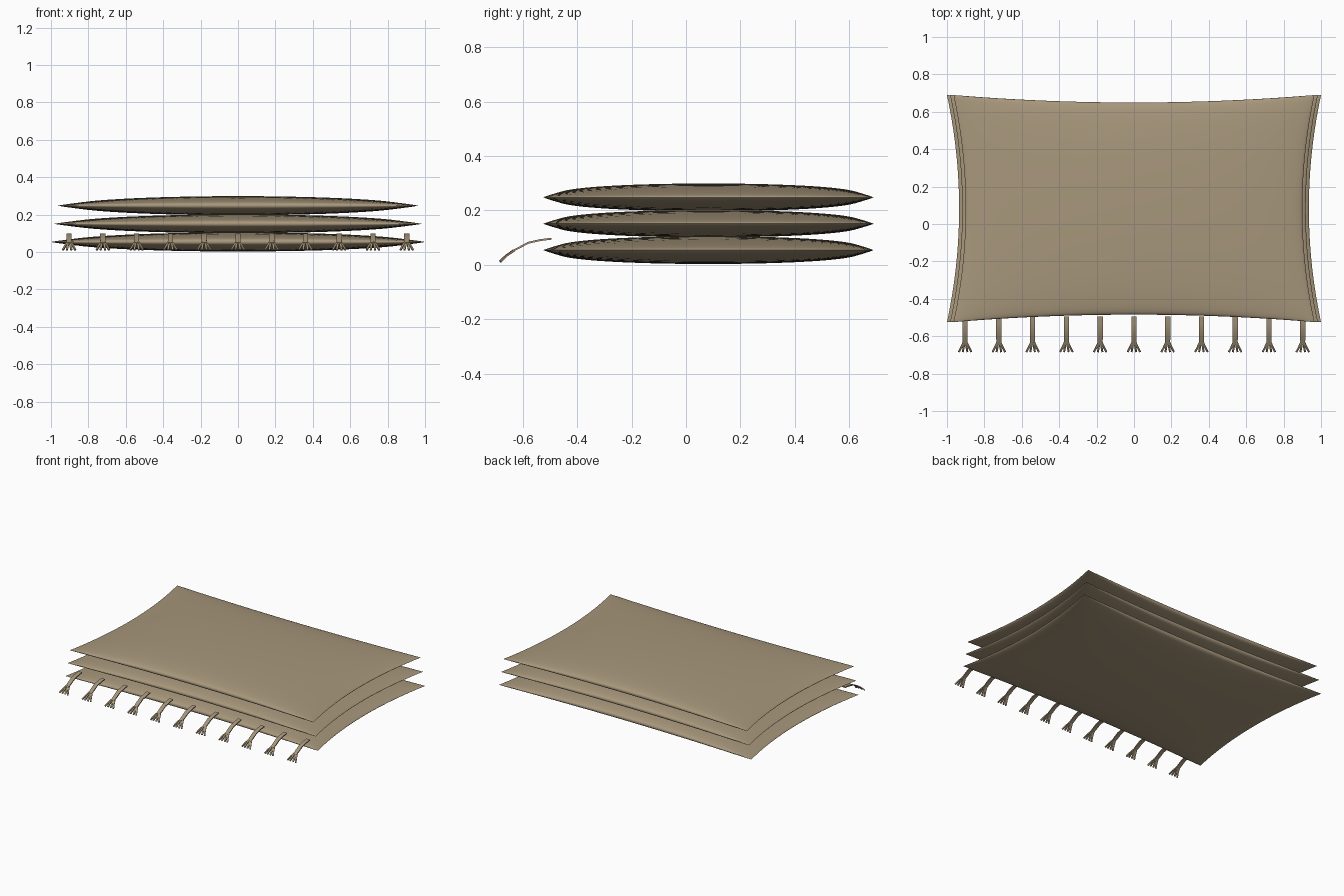
import bpy, bmesh, math
from mathutils import Vector

old = bpy.data.objects.get("Cube")
if old:
    bpy.data.objects.remove(old, do_unlink=True)

linen = bpy.data.materials.new("tan_linen")
linen.use_nodes = True
COLOUR = (0.39, 0.31, 0.2, 1)
linen.diffuse_color = COLOUR
bsdf = linen.node_tree.nodes["Principled BSDF"]
bsdf.inputs["Base Color"].default_value = COLOUR
bsdf.inputs["Roughness"].default_value = 0.9


def finish(name, bm, angle):
    bmesh.ops.recalc_face_normals(bm, faces=bm.faces)
    mesh = bpy.data.meshes.new(name)
    bm.to_mesh(mesh)
    bm.free()
    mesh.materials.append(linen)
    obj = bpy.data.objects.new(name, mesh)
    bpy.context.collection.objects.link(obj)
    bpy.ops.object.select_all(action='DESELECT')
    obj.select_set(True)
    bpy.context.view_layer.objects.active = obj
    bpy.ops.object.shade_smooth_by_angle(angle=math.radians(angle))
    return obj


def cushion(name, half_x, z, half_z):
    """Puffed cushion: two bulging sheets joined at a pinched, concave seam."""
    n, half_y, centre_y = 40, 0.607, 0.0825
    bm = bmesh.new()
    # grid lines crowd toward the seam, where the curvature is
    steps = [math.sin(math.pi / 2 * (2 * i / n - 1)) for i in range(n + 1)]
    for side in (1, -1):
        grid = []
        for u in steps:
            row = []
            for v in steps:
                x = u * (half_x - 0.065 * (1 - v * v))
                y = v * (half_y - 0.04 * (1 - u * u)) + centre_y
                puff = max(0, 1 - u * u) ** 0.52 * max(0, 1 - v * v) ** 0.36
                row.append(bm.verts.new((x, y, z + side * half_z * puff)))
            grid.append(row)
        for i in range(n):
            for j in range(n):
                bm.faces.new((grid[i][j], grid[i + 1][j],
                              grid[i + 1][j + 1], grid[i][j + 1]))
    bmesh.ops.remove_doubles(bm, verts=bm.verts, dist=1e-5)
    return finish(name, bm, 60)


def ribbon(bm, path, widths, thick):
    """Sweep a flat rectangular section along a path, closing both ends."""
    rings = []
    for i, p in enumerate(path):
        p = Vector(p)
        t = (Vector(path[min(i + 1, len(path) - 1)])
             - Vector(path[max(i - 1, 0)])).normalized()
        across = Vector((0, 0, 1)).cross(t).normalized()
        up = t.cross(across)
        rings.append([bm.verts.new(p + across * (a * widths[i] / 2) + up * (b * thick / 2))
                      for a, b in ((-1, -1), (1, -1), (1, 1), (-1, 1))])
    for r, s in zip(rings, rings[1:]):
        for k in range(4):
            m = (k + 1) % 4
            bm.faces.new((r[k], r[m], s[m], s[k]))
    bm.faces.new(rings[0])
    bm.faces.new(rings[-1])


# Stack of three cushions, each slightly narrower than the one below
cushion("bottom_cushion", 1.0, 0.054, 0.051)
cushion("middle_cushion", 0.983, 0.151, 0.05)
cushion("top_cushion", 0.965, 0.248, 0.051)

# Row of tassels along the front: a drooping strap that frays into strands
STRAP = ((-0.494, 0.096), (-0.535, 0.091), (-0.58, 0.081), (-0.615, 0.062), (-0.645, 0.047))
for i in range(11):
    x0 = -0.903 + i * 0.1805
    bm = bmesh.new()
    ribbon(bm, [(x0, y, z) for y, z in STRAP], [0.028, 0.028, 0.028, 0.028, 0.024], 0.007)
    for start, end in ((-0.008, -0.033), (-0.004, -0.012), (0.004, 0.012), (0.008, 0.033)):
        ribbon(bm, [(x0 + start, -0.632, 0.053),
                    (x0 + (start + end) / 2, -0.66, 0.034),
                    (x0 + end, -0.683, 0.012)], [0.011, 0.011, 0.010], 0.007)
    finish(f"tassel_{i + 1}", bm, 30)
